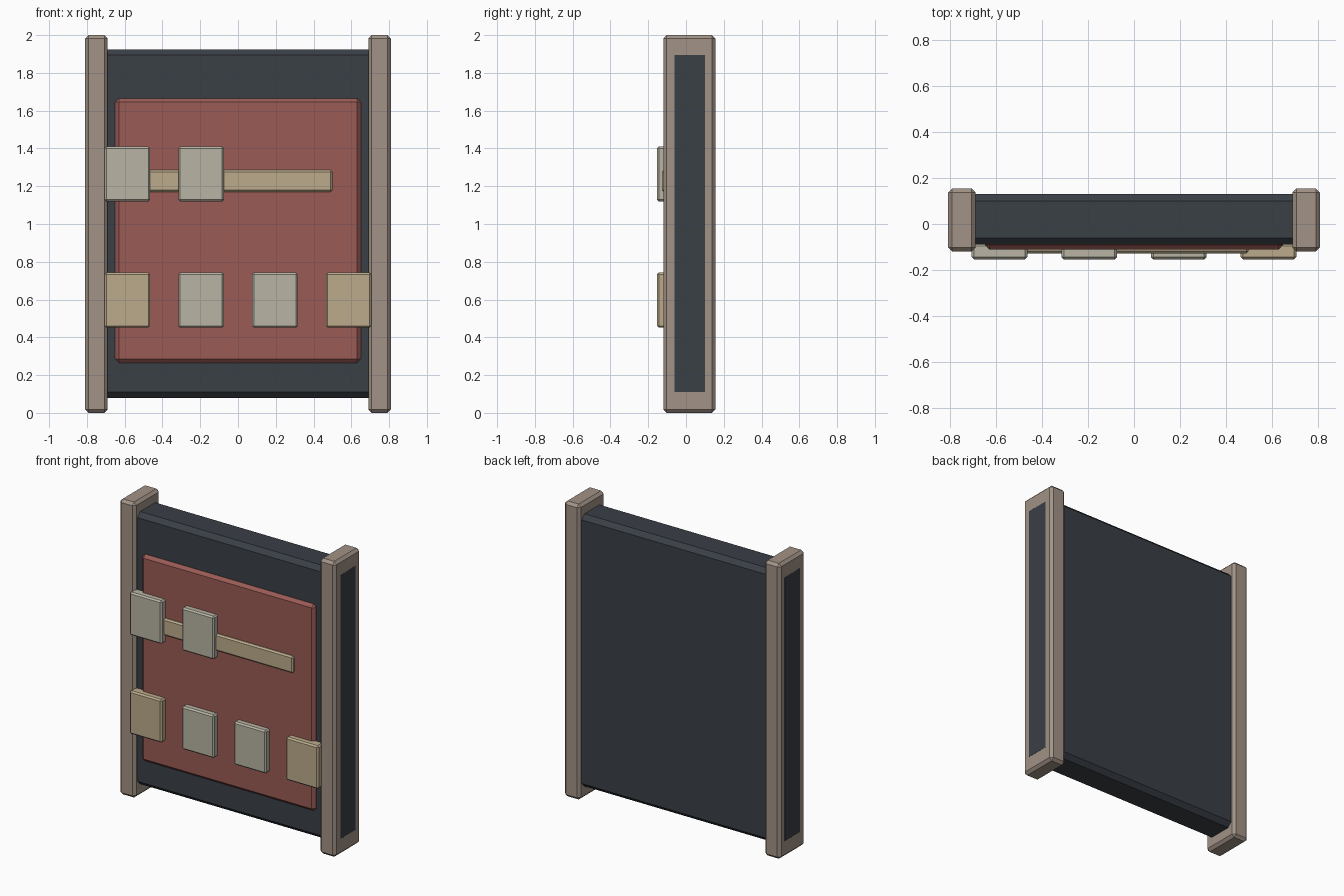
import bpy
import bmesh

if "Cube" in bpy.data.objects:
    bpy.data.objects.remove(bpy.data.objects["Cube"])


def material(name, rgb):
    mat = bpy.data.materials.new(name)
    mat.diffuse_color = (*rgb, 1)
    mat.use_nodes = True
    mat.node_tree.nodes["Principled BSDF"].inputs["Base Color"].default_value = mat.diffuse_color
    return mat


dark = material("dark_slate", (0.042, 0.050, 0.062))
red = material("dull_red", (0.32, 0.105, 0.09))
stone = material("warm_stone", (0.36, 0.29, 0.24))
pale = material("pale_grey", (0.48, 0.455, 0.37))
tan = material("tan", (0.50, 0.41, 0.26))


def block(name, x, y, z, bevel, mat):
    """Chamfered box from (min, max) ranges on each axis."""
    bm = bmesh.new()
    bmesh.ops.create_cube(bm, size=1)
    for v in bm.verts:
        for i, (lo, hi) in enumerate((x, y, z)):
            v.co[i] = hi if v.co[i] > 0 else lo
    bmesh.ops.bevel(bm, geom=bm.edges[:], offset=bevel, segments=1,
                    profile=0.5, affect='EDGES')
    mesh = bpy.data.meshes.new(name)
    bm.to_mesh(mesh)
    bm.free()
    mesh.materials.append(mat)
    obj = bpy.data.objects.new(name, mesh)
    bpy.context.collection.objects.link(obj)
    return obj


# Main slab, its ends showing through the outer faces of the posts
block("slab", (-0.8105, 0.8105), (-0.09, 0.13), (0.08, 1.925), 0.03, dark)

# Side posts
for side, x in (("left", (-0.81, -0.69)), ("right", (0.69, 0.81))):
    block(side + "_post", x, (-0.12, 0.155), (0, 2), 0.018, stone)

# Raised front panel and its horizontal bar
block("front_panel", (-0.65, 0.65), (-0.112, -0.03), (0.265, 1.665), 0.02, red)
block("bar", (-0.5, 0.5), (-0.128, -0.08), (1.17, 1.285), 0.01, tan)


# Tiles: two on the bar, four along the bottom
def tile(name, cx, cz, mat):
    block(name, (cx - 0.121, cx + 0.121), (-0.154, -0.085),
          (cz - 0.146, cz + 0.146), 0.01, mat)


for i, cx in enumerate((-0.586, -0.195)):
    tile(f"upper_tile_{i + 1}", cx, 1.265, pale)
for i, cx in enumerate((-0.586, -0.195, 0.195, 0.586)):
    tile(f"lower_tile_{i + 1}", cx, 0.597, tan if i in (0, 3) else pale)
